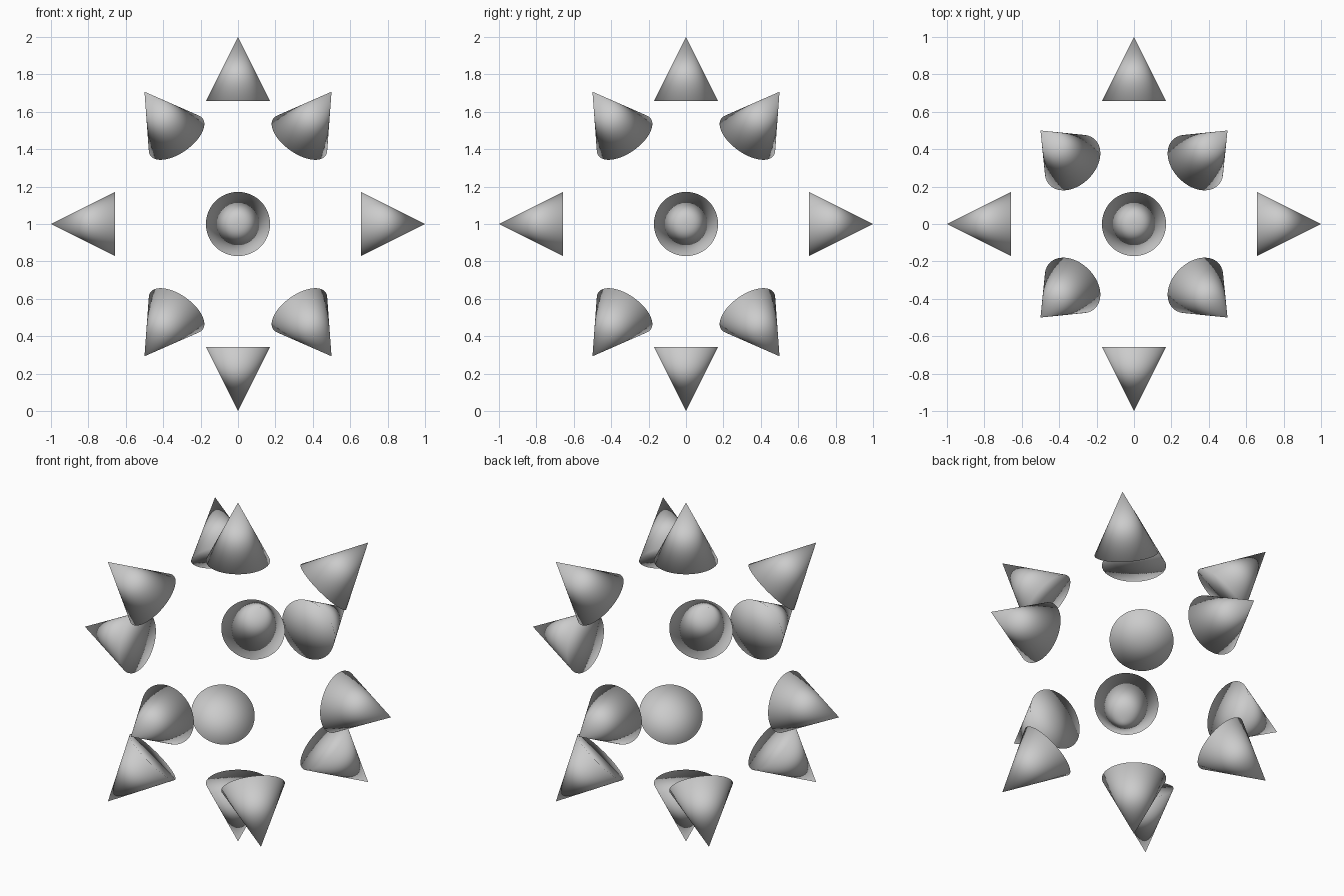
import bpy
from itertools import product
from math import sqrt
from mathutils import Vector

if "Cube" in bpy.data.objects:
    bpy.data.objects.remove(bpy.data.objects["Cube"])

CENTRE = Vector((0, 0, 1))
RADIUS = 0.1716            # base radius of each cone
HEIGHT = 2 * RADIUS        # tips lie on a sphere of radius 1


def spike(name, direction):
    """Solid, fully smooth-shaded cone whose tip points outward."""
    d = Vector(direction).normalized()
    bpy.ops.mesh.primitive_cone_add(
        vertices=64, radius1=RADIUS, radius2=0, depth=HEIGHT,
        end_fill_type='TRIFAN',
        location=CENTRE + d * (1 - HEIGHT / 2),
        rotation=d.to_track_quat('Z', 'Y').to_euler())
    bpy.context.object.name = name
    bpy.ops.object.shade_smooth()


# Six cones along the main axes
for axis, label in enumerate("xyz"):
    for sign, side in ((1, "plus"), (-1, "minus")):
        v = [0, 0, 0]
        v[axis] = sign
        spike(f"axis_cone_{label}_{side}", v)

# Eight diagonal cones, 45 degrees above and below the equator
for i, (sx, sy, sz) in enumerate(product((1, -1), repeat=3)):
    spike(f"diagonal_cone_{i + 1}", (sx * 0.5, sy * 0.5, sz * sqrt(0.5)))

# List the imports expected for batch runs: only bpy, math and mathutils are needed
